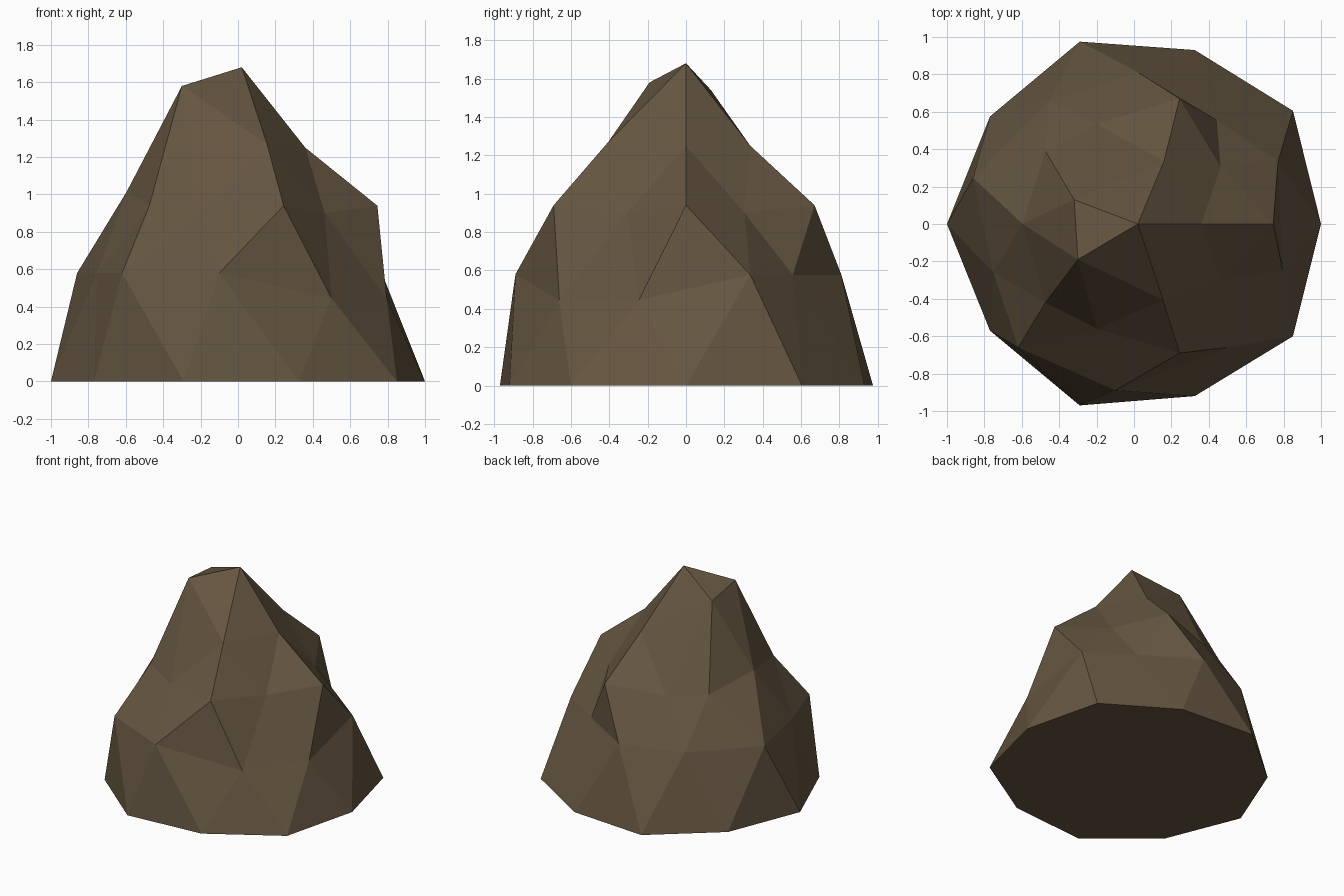
import bpy, bmesh

if "Cube" in bpy.data.objects:
    bpy.data.objects.remove(bpy.data.objects["Cube"])

# Boulder: a faceted, lumpy dome on the layout of a cut icosphere, listed ring by ring
APEX = (0.02, 0, 1.68)
CROWN = [(.36, 0, 1.25), (.16, .335, 1.25), (-.32, .13, 1.54),
         (-.30, -.19, 1.58), (.155, -.405, 1.27)]
SHOULDER = [(.745, 0, .94), (.463, .305, .90), (.244, .67, .94), (-.20, .535, .91),
            (-.474, .39, .94), (-.595, 0, 1.015), (-.474, -.42, .94), (-.197, -.56, .91),
            (.244, -.69, .94), (.463, -.305, .90)]
WAIST = [(.77, .335, .577), (.442, .557, .577), (.024, .81, .577), (-.45, .66, .577),
         (-.86, .246, .58), (-.753, -.257, .58), (-.62, -.66, .58), (-.10, -.889, .58),
         (.50, -.66, .445), (.795, -.246, .445)]
FOOT = [(1, 0), (.85, .605), (.325, .93), (-.29, .975), (-.77, .575),
        (-1, 0), (-.77, -.57), (-.29, -.97), (.325, -.92), (.85, -.6)]

bm = bmesh.new()
apex = bm.verts.new(APEX)
crown, shoulder, waist = ([bm.verts.new(p) for p in ring] for ring in (CROWN, SHOULDER, WAIST))
foot = [bm.verts.new((x, y, 0)) for x, y in FOOT]

# Cap and upper facets (five-fold)
for k in range(5):
    a, b = crown[k], crown[(k + 1) % 5]
    s0, s1, s2 = (shoulder[(2 * k + i) % 10] for i in range(3))
    for tri in ((apex, a, b), (a, s0, s1), (a, s1, b), (b, s1, s2)):
        bm.faces.new(tri)

# Lower facets (ten-fold)
for j in range(10):
    n = (j + 1) % 10
    for tri in ((shoulder[j], waist[j], shoulder[n]), (shoulder[n], waist[j], waist[n]),
                (waist[j], foot[j], foot[n]), (waist[j], foot[n], waist[n])):
        bm.faces.new(tri)

# Flat underside
bm.faces.new(foot[::-1])
bmesh.ops.recalc_face_normals(bm, faces=bm.faces[:])

mesh = bpy.data.meshes.new("boulder")
bm.to_mesh(mesh)
bm.free()

brown = bpy.data.materials.new("earth brown")
brown.diffuse_color = (0.13, 0.092, 0.052, 1)
brown.use_nodes = True
brown.node_tree.nodes["Principled BSDF"].inputs["Base Color"].default_value = brown.diffuse_color
mesh.materials.append(brown)
bpy.context.collection.objects.link(bpy.data.objects.new("boulder", mesh))
